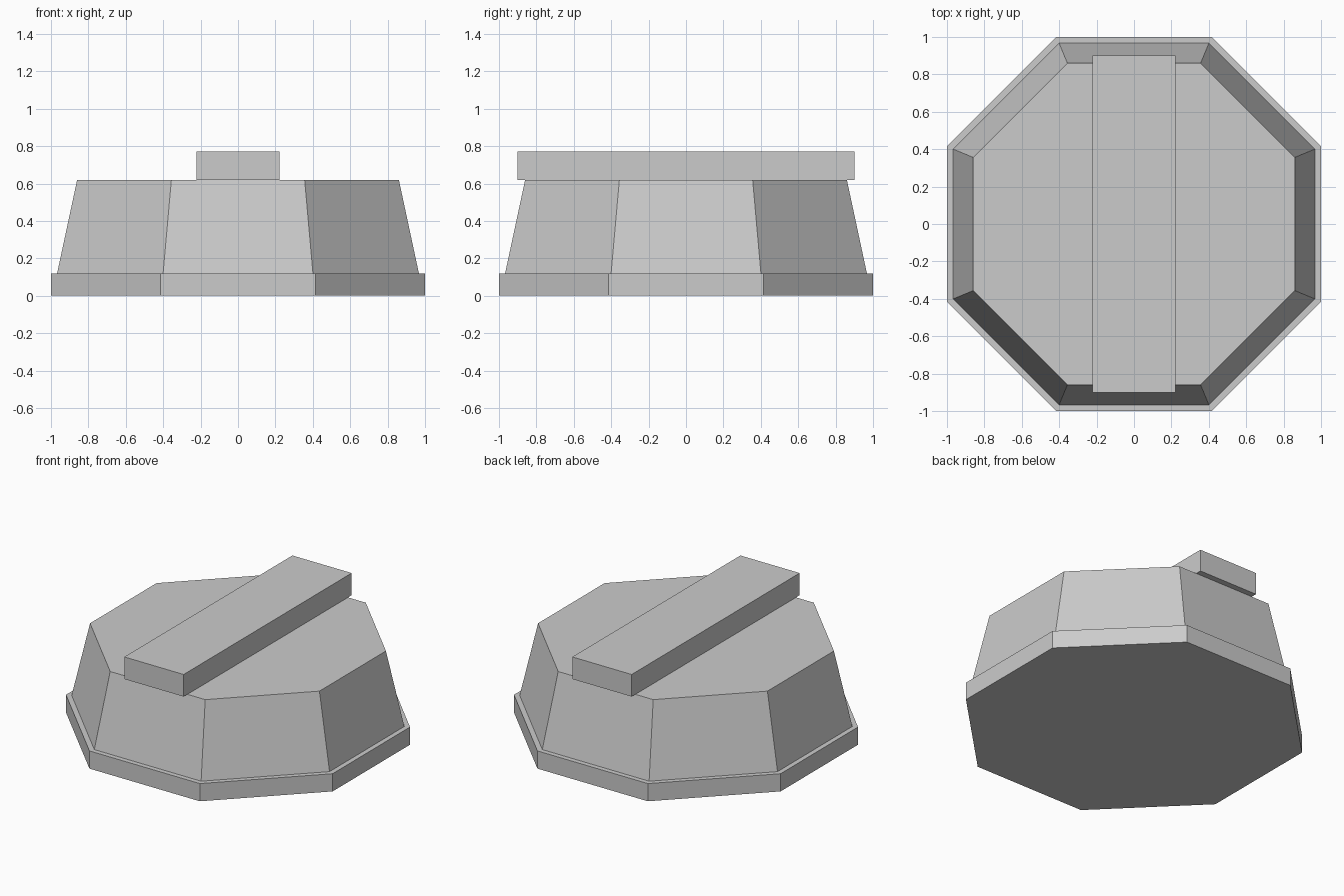
import bpy, bmesh, math

if "Cube" in bpy.data.objects:
    bpy.data.objects.remove(bpy.data.objects["Cube"])

grey = bpy.data.materials.new("plain grey")
grey.diffuse_color = (0.6, 0.6, 0.6, 1)
grey.use_nodes = True
grey.node_tree.nodes["Principled BSDF"].inputs["Base Color"].default_value = grey.diffuse_color


def finish(bm, name):
    bmesh.ops.recalc_face_normals(bm, faces=bm.faces)
    mesh = bpy.data.meshes.new(name)
    bm.to_mesh(mesh)
    bm.free()
    mesh.materials.append(grey)
    obj = bpy.data.objects.new(name, mesh)
    bpy.context.collection.objects.link(obj)


def octagon_frustum(name, half_bottom, half_top, z0, z1):
    """Eight-sided solid with flats facing the axes; half widths across flats."""
    bm = bmesh.new()
    rings = []
    for half, z in ((half_bottom, z0), (half_top, z1)):
        r = half / math.cos(math.pi / 8)
        angles = [math.pi / 8 + i * math.pi / 4 for i in range(8)]
        rings.append([bm.verts.new((r * math.cos(a), r * math.sin(a), z)) for a in angles])
    low, high = rings
    bm.faces.new(low[::-1])
    bm.faces.new(high)
    for i in range(8):
        j = (i + 1) % 8
        bm.faces.new((low[i], low[j], high[j], high[i]))
    finish(bm, name)


# Flat rim and tapered body
octagon_frustum("base_rim", 1.0, 1.0, 0.0, 0.12)
octagon_frustum("tapered_body", 0.967, 0.86, 0.12, 0.62)

# Grip bar across the top, overhanging front and back
bm = bmesh.new()
bmesh.ops.create_cube(bm, size=1)
bmesh.ops.scale(bm, vec=(0.445, 1.8, 0.15), verts=bm.verts)
bmesh.ops.translate(bm, vec=(0, 0, 0.695), verts=bm.verts)
finish(bm, "grip_bar")
